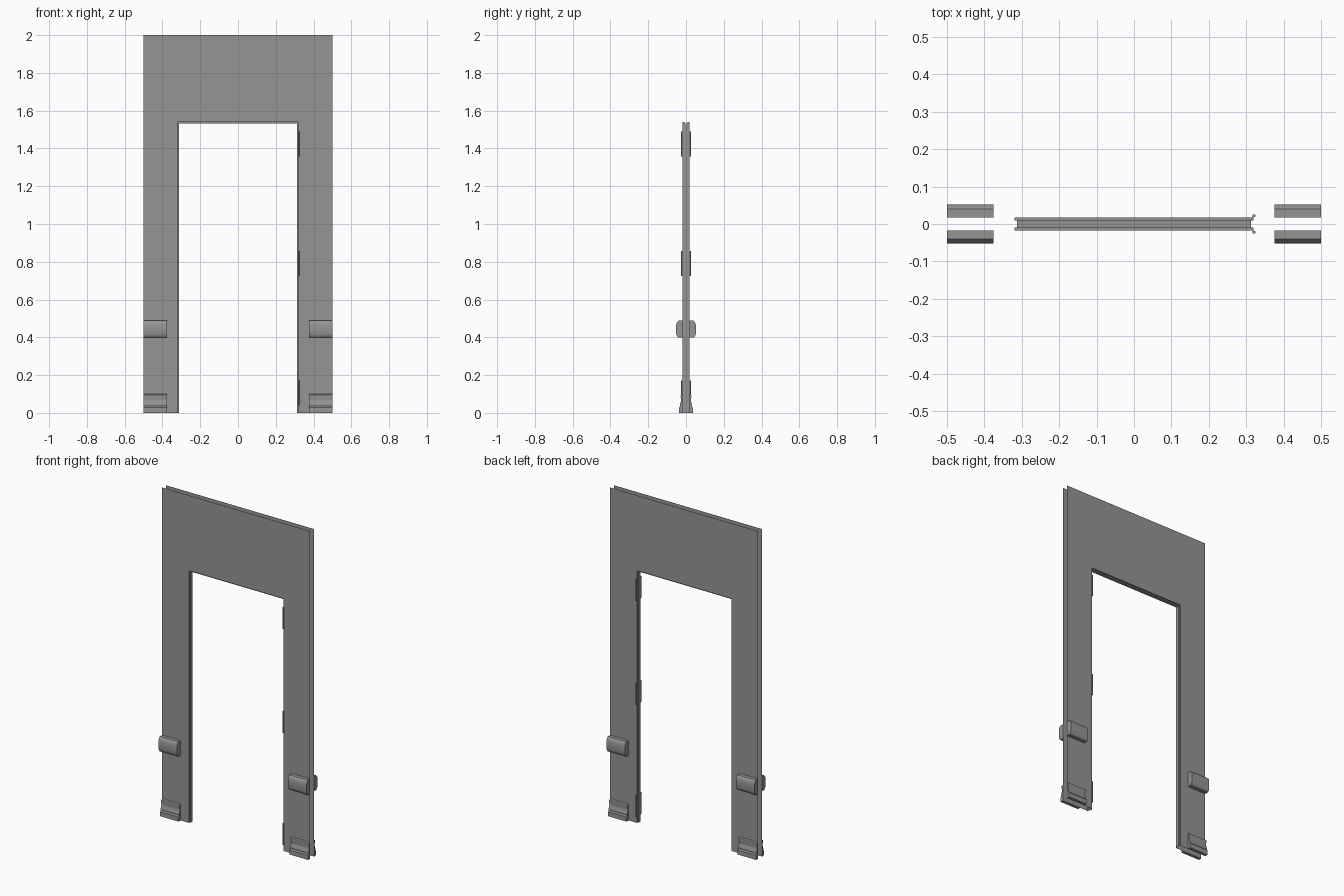
import bpy, bmesh, math
from mathutils import Matrix, Vector

if "Cube" in bpy.data.objects:
    bpy.data.objects.remove(bpy.data.objects["Cube"])

grey = bpy.data.materials.new("plain_grey")
grey.use_nodes = True
grey.diffuse_color = (0.3, 0.3, 0.3, 1)
grey.node_tree.nodes["Principled BSDF"].inputs["Base Color"].default_value = (0.3, 0.3, 0.3, 1)

HALF, TOP = 0.5, 2.0          # wall half width and height
OPEN_X, OPEN_Z = 0.32, 1.54   # doorway half width and height
SKIN = 0.018                  # distance of each wall face from the middle


def finish(name, bm, smooth=None):
    mesh = bpy.data.meshes.new(name)
    bm.to_mesh(mesh)
    bm.free()
    mesh.materials.append(grey)
    obj = bpy.data.objects.new(name, mesh)
    bpy.context.collection.objects.link(obj)
    if smooth:
        bpy.ops.object.select_all(action="DESELECT")
        obj.select_set(True)
        bpy.context.view_layer.objects.active = obj
        bpy.ops.object.shade_smooth_by_angle(angle=math.radians(smooth))
    return obj


def wall_skin(name, side):
    """Single U-shaped sheet facing outward on one side."""
    half = [(OPEN_X, OPEN_Z), (OPEN_X, 0), (HALF, 0), (HALF, TOP)]
    outline = half + [(-x, z) for x, z in reversed(half)]
    bm = bmesh.new()
    face = bm.faces.new([bm.verts.new((x, side * SKIN, z)) for x, z in outline])
    face.normal_update()
    if face.normal.y * side < 0:
        face.normal_flip()
    finish(name, bm)


def door_lining():
    """Stepped jamb profile swept up, across and down the opening."""
    profile = [(-SKIN, 0), (-0.009, 0), (-0.009, 0.007),
               (0.009, 0.007), (0.009, 0), (SKIN, 0)]
    bm = bmesh.new()
    rows = []
    for y, inset in profile:
        x, z = OPEN_X - inset, OPEN_Z - inset
        rows.append([bm.verts.new((px, y, pz))
                     for px, pz in ((-x, 0), (-x, z), (x, z), (x, 0))])
    for a, b in zip(rows, rows[1:]):
        for i in range(3):
            bm.faces.new((a[i], b[i], b[i + 1], a[i + 1]))
    finish("door_lining", bm)


def moulding(name, profile, side, end):
    """Extrude a (depth, height) profile along a short run of wall."""
    bm = bmesh.new()
    near, far = [[bm.verts.new((end * x, side * d, z)) for d, z in profile]
                 for x in (0.375, HALF)]
    n = len(profile)
    for i in range(n):
        j = (i + 1) % n
        bm.faces.new((near[i], near[j], far[j], far[i]))
    bm.faces.new(near)
    bm.faces.new(far)
    bmesh.ops.recalc_face_normals(bm, faces=bm.faces)
    finish(name, bm, 35)


def hinge(name, z, side):
    """Thin leaf on the lining with a barrel at the wall face."""
    height = 0.132
    bm = bmesh.new()
    bmesh.ops.create_cube(bm, size=1, matrix=Matrix.Translation(
        (0.3185, side * 0.016, z)) @ Matrix.Diagonal((0.003, 0.014, height, 1)))
    bmesh.ops.create_cone(bm, cap_ends=True, segments=10, radius1=0.004,
                          radius2=0.004, depth=height,
                          matrix=Matrix.Translation(Vector((0.321, side * 0.022, z))))
    finish(name, bm, 40)


# Chair rail and skirting cross-sections, measured outward from the middle
rail = [(SKIN, 0.398), (0.041, 0.398), (0.048, 0.406), (0.052, 0.418),
        (0.052, 0.468), (0.048, 0.48), (0.04, 0.488), (SKIN, 0.488)]
skirting = [(SKIN, 0), (0.037, 0), (0.037, 0.028), (0.031, 0.036),
            (0.033, 0.044), (0.03, 0.052), (0.026, 0.062), (0.026, 0.076),
            (0.029, 0.086), (0.027, 0.096), (SKIN, 0.1)]

door_lining()
for side, face in ((-1, "front"), (1, "back")):
    wall_skin(f"{face}_wall", side)
    for end, hand in ((1, "left"), (-1, "right")):
        moulding(f"{face}_{hand}_chair_rail", rail, side, end)
        moulding(f"{face}_{hand}_skirting", skirting, side, end)
    for z, level in ((0.105, "lower"), (0.79, "middle"), (1.424, "upper")):
        hinge(f"{face}_{level}_hinge", z, side)
